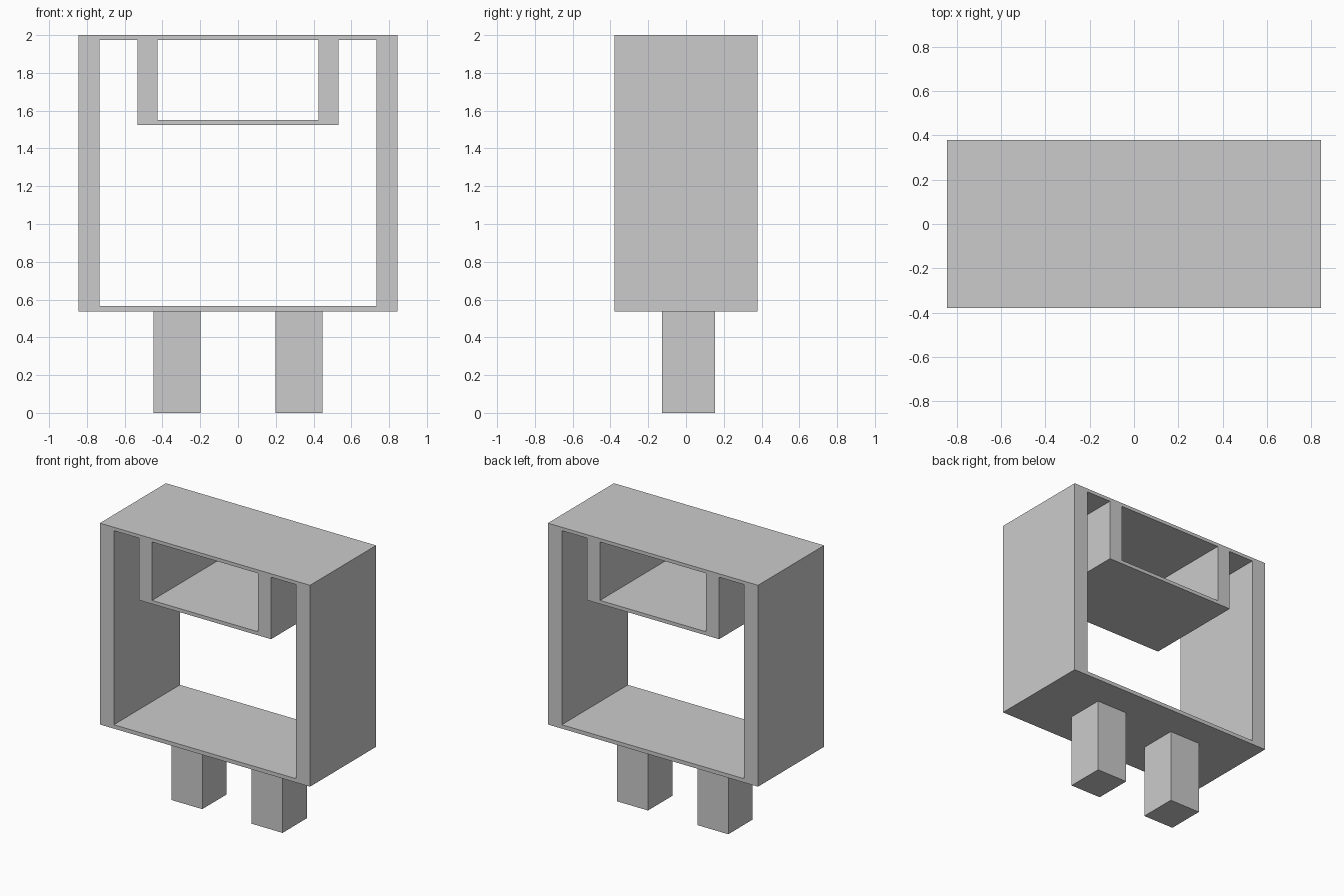
import bpy

if "Cube" in bpy.data.objects:
    bpy.data.objects.remove(bpy.data.objects["Cube"])

DEPTH = 0.379  # half depth of the cabinet


def make_object(name, verts, faces):
    mesh = bpy.data.meshes.new(name)
    mesh.from_pydata(verts, [], faces)
    mesh.update()
    obj = bpy.data.objects.new(name, mesh)
    bpy.context.collection.objects.link(obj)
    return obj


def rect(x, z0, z1):
    return [(-x, z0), (x, z0), (x, z1), (-x, z1)]


def extrude(name, profile, y0, y1):
    """Solid prism from an XZ profile (counter-clockwise seen from the front)."""
    n = len(profile)
    verts = [(x, y, z) for y in (y0, y1) for x, z in profile]
    faces = [tuple(range(n)), tuple(reversed(range(n, 2 * n)))]
    faces += [(i, i + n, (i + 1) % n + n, (i + 1) % n) for i in range(n)]
    return make_object(name, verts, faces)


def frame(name, outer, inner, y0, y1):
    """Open rectangular tube running front to back."""
    verts = [(x, y, z) for y in (y0, y1) for loop in (outer, inner) for x, z in loop]
    faces = []
    for i in range(4):
        j = (i + 1) % 4
        faces += [(i, j, j + 4, i + 4),                # front rim
                  (i + 8, i + 12, j + 12, j + 8),      # back rim
                  (i, i + 8, j + 8, j),                # outside
                  (i + 4, j + 4, j + 12, i + 12)]      # inside
    return make_object(name, verts, faces)


# Cabinet shell: thick sides, thin top and bottom
frame("cabinet_shell", rect(0.844, 0.538, 2.0), rect(0.732, 0.566, 1.975), -DEPTH, DEPTH)

# U-shaped compartment hanging from the top panel
extrude("hanging_compartment",
        [(-0.531, 1.525), (0.531, 1.525), (0.531, 1.975), (0.425, 1.975),
         (0.425, 1.551), (-0.425, 1.551), (-0.425, 1.975), (-0.531, 1.975)],
        -DEPTH, DEPTH)

# Pair of legs
for side, x0, x1 in (("left", -0.447, -0.198), ("right", 0.198, 0.447)):
    extrude(side + "_leg", [(x0, 0), (x1, 0), (x1, 0.538), (x0, 0.538)], -0.127, 0.153)
